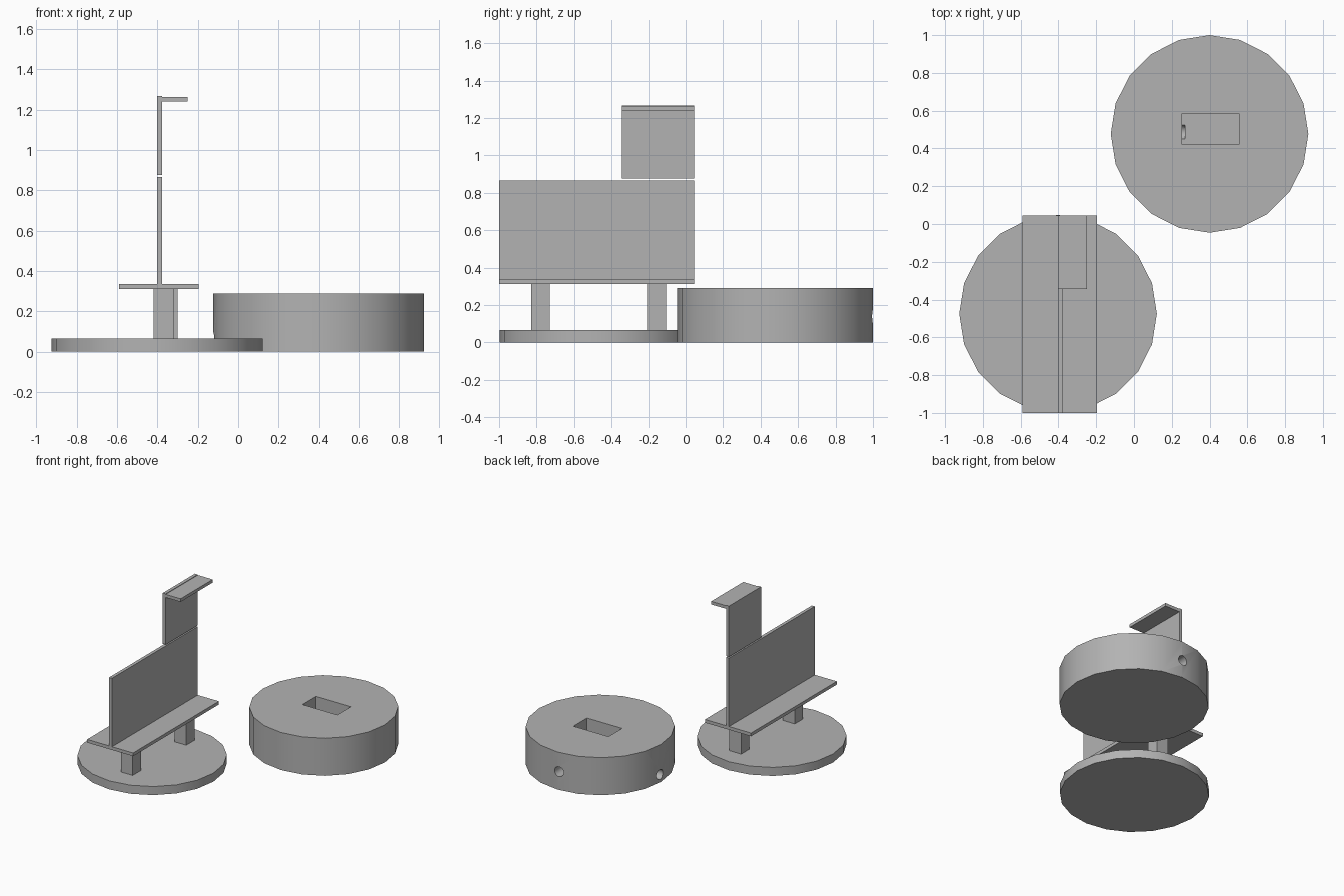
import bpy, math

cube = bpy.data.objects.get("Cube")
if cube:
    bpy.data.objects.remove(cube, do_unlink=True)

# Single plain grey for every part
grey = bpy.data.materials.new("plain_grey")
grey.use_nodes = True
colour = (0.45, 0.45, 0.45, 1)
grey.diffuse_color = colour
grey.node_tree.nodes["Principled BSDF"].inputs["Base Color"].default_value = colour


def finish(name):
    obj = bpy.context.object
    obj.name = name
    obj.data.materials.append(grey)
    return obj


def box(name, x, y, z):
    """Box from (min, max) ranges on each axis."""
    bpy.ops.mesh.primitive_cube_add(size=1, location=[sum(r) / 2 for r in (x, y, z)])
    obj = finish(name)
    obj.scale = [r[1] - r[0] for r in (x, y, z)]
    bpy.ops.object.transform_apply(location=False, rotation=False, scale=True)
    return obj


def disc(name, x, y, height, sides=20, radius=0.523):
    bpy.ops.mesh.primitive_cylinder_add(vertices=sides, radius=radius, depth=height,
                                        location=(x, y, height / 2))
    return finish(name)


def cut(target, cutter):
    mod = target.modifiers.new(cutter.name, "BOOLEAN")
    mod.operation = "DIFFERENCE"
    mod.solver = "EXACT"
    mod.object = cutter
    bpy.context.view_layer.objects.active = target
    bpy.ops.object.modifier_apply(modifier=mod.name)
    bpy.data.objects.remove(cutter, do_unlink=True)


def bore(name, location, rotation):
    bpy.ops.mesh.primitive_cylinder_add(vertices=20, radius=0.038, depth=0.5,
                                        location=location, rotation=rotation)
    return finish(name)


def smooth(obj):
    bpy.ops.object.select_all(action="DESELECT")
    obj.select_set(True)
    bpy.context.view_layer.objects.active = obj
    bpy.ops.object.shade_smooth_by_angle(angle=math.radians(30))


# Thin round base under the bench
smooth(disc("base_disc", -0.402, -0.475, 0.066))

# Thick round block with a pocket on top and two side bores reaching it
block = disc("thick_disc", 0.4, 0.477, 0.29)
cut(block, box("pocket", (0.255, 0.555), (0.42, 0.585), (0.05, 0.4)))
cut(block, bore("back_bore", (0.39, 0.8, 0.14), (math.pi / 2, 0, 0)))
cut(block, bore("side_bore", (0.02, 0.487, 0.06), (0, math.pi / 2, 0)))
smooth(block)

# Square posts
post_z = (0.066, 0.312)
box("front_post", (-0.42, -0.32), (-0.83, -0.73), post_z)
box("back_post", (-0.40, -0.30), (-0.205, -0.105), post_z)

# Seat plate and the upright panels along its middle
long_y, short_y, panel_x = (-1, 0.046), (-0.345, 0.046), (-0.402, -0.377)
box("seat_plate", (-0.59, -0.197), long_y, (0.312, 0.337))
box("lower_panel", panel_x, long_y, (0.337, 0.866))
box("upper_panel", panel_x, short_y, (0.876, 1.268))

# Small canopy reaching sideways from the upper panel
box("canopy", (-0.377, -0.25), short_y, (1.24, 1.264))
